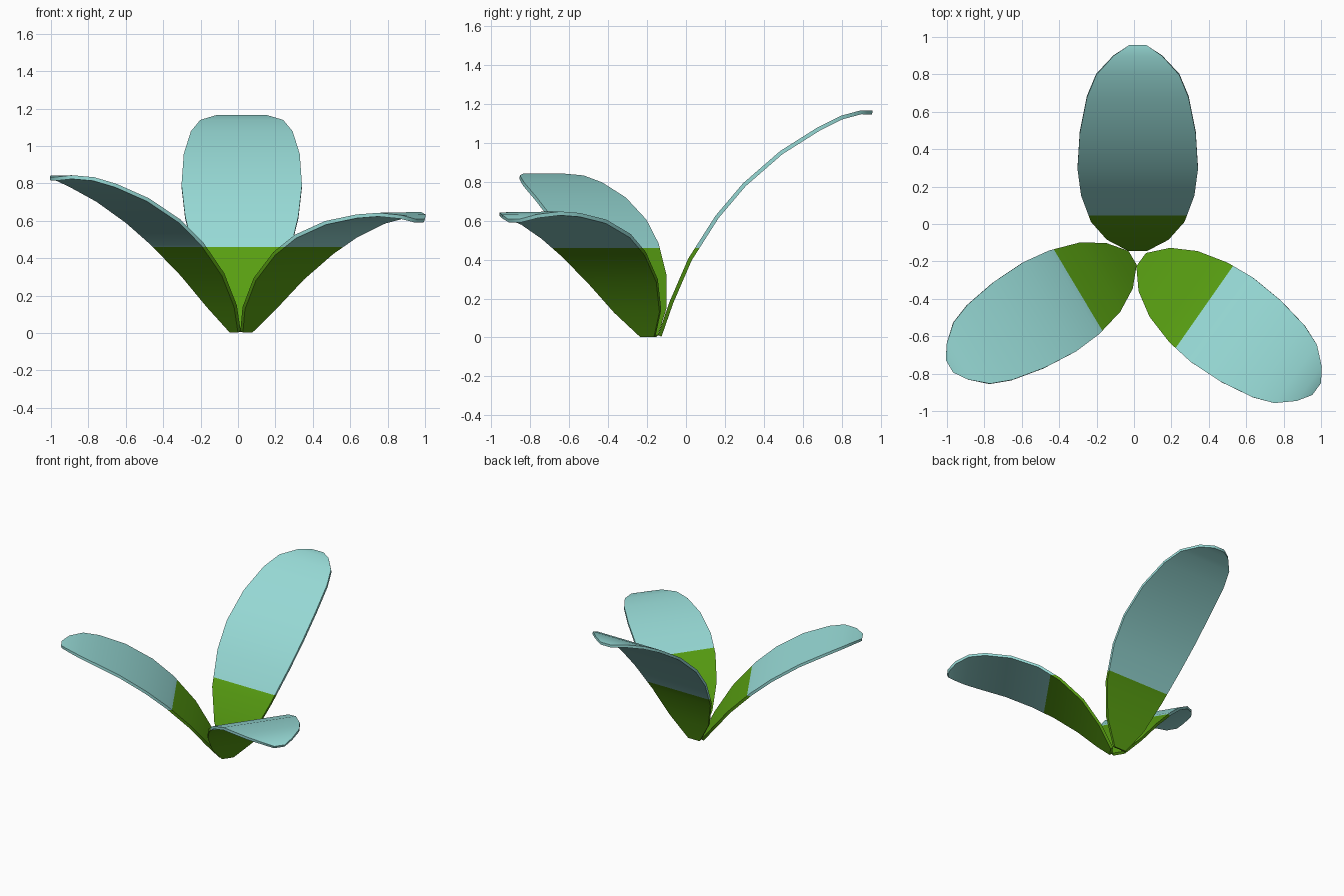
import bpy, bmesh, math
from mathutils import Vector

if "Cube" in bpy.data.objects:
    bpy.data.objects.remove(bpy.data.objects["Cube"])

THICK = 0.02
SPLIT = 0.46   # height where green turns to pale blue


def material(name, rgb):
    m = bpy.data.materials.new(name)
    m.diffuse_color = (*rgb, 1)
    m.use_nodes = True
    m.node_tree.nodes["Principled BSDF"].inputs["Base Color"].default_value = m.diffuse_color
    return m


MATS = [material("leaf green", (0.098, 0.345, 0.006)),
        material("pale aqua", (0.31, 0.70, 0.67))]

# Leaf template in side view: outward, up, half width
ROWS = [(-0.135, 0.008, 0.05), (-0.075, 0.18, 0.165), (0.02, 0.40, 0.25),
        (0.16, 0.62, 0.303), (0.30, 0.785, 0.322), (0.49, 0.95, 0.31),
        (0.68, 1.07, 0.272), (0.80, 1.13, 0.222), (0.90, 1.157, 0.13),
        (0.957, 1.155, 0.045)]


def template():
    """Rows as fraction along chord, bulge above chord, half width."""
    p = [Vector(r[:2]) for r in ROWS]
    chord = p[-1] - p[0]
    length = chord.length
    u = chord / length
    n = Vector((-u.y, u.x))
    return [((q - p[0]).dot(u) / length, (q - p[0]).dot(n), r[2])
            for q, r in zip(p, ROWS)]


def leaf(name, base, tip, side, bulge, width):
    base, tip, v = Vector(base), Vector(tip), Vector(side)
    chord = tip - base
    u = chord.normalized()
    v = (v - u * u.dot(v)).normalized()
    n = v.cross(u)
    rows = template()
    mids = [base + chord * t + n * (b * bulge) for t, b, w in rows]

    # Loft a thin rectangular section along the bent spine
    bm = bmesh.new()
    rings = []
    for i, (t, b, w) in enumerate(rows):
        tangent = mids[min(i + 1, len(mids) - 1)] - mids[max(i - 1, 0)]
        off = v.cross(tangent).normalized() * THICK / 2
        e = v * w * width
        m = mids[i]
        rings.append([bm.verts.new(c) for c in
                      (m - e - off, m + e - off, m + e + off, m - e + off)])
    for a, c in zip(rings, rings[1:]):
        for k in range(4):
            j = (k + 1) % 4
            bm.faces.new((a[k], a[j], c[j], c[k]))
    bm.faces.new(rings[0][::-1])
    bm.faces.new(rings[-1])
    for vert in bm.verts:
        vert.co.z = max(vert.co.z, 0)

    # Cut level and colour by height
    bmesh.ops.bisect_plane(bm, geom=bm.verts[:] + bm.edges[:] + bm.faces[:],
                           plane_co=(0, 0, SPLIT), plane_no=(0, 0, 1))
    bmesh.ops.recalc_face_normals(bm, faces=bm.faces[:])
    for f in bm.faces:
        f.material_index = int(f.calc_center_median().z > SPLIT)
    me = bpy.data.meshes.new(name)
    bm.to_mesh(me)
    bm.free()
    for m in MATS:
        me.materials.append(m)
    ob = bpy.data.objects.new(name, me)
    bpy.context.collection.objects.link(ob)
    bpy.context.view_layer.objects.active = ob
    ob.select_set(True)
    bpy.ops.object.shade_smooth_by_angle(angle=math.radians(40))
    ob.select_set(False)


leaf("back_leaf", (0.02, -0.135, 0.008), (0.02, 0.957, 1.155), (1, 0, 0), 1, 1)
leaf("left_leaf", (-0.015, -0.185, 0.008), (-0.985, -0.76, 0.825),
     (-0.41, 0.90, -0.08), 0.81, 0.86)
leaf("right_leaf", (0.045, -0.195, 0.008), (0.973, -0.88, 0.60),
     (-0.57, -0.82, 0), 0.96, 0.87)
